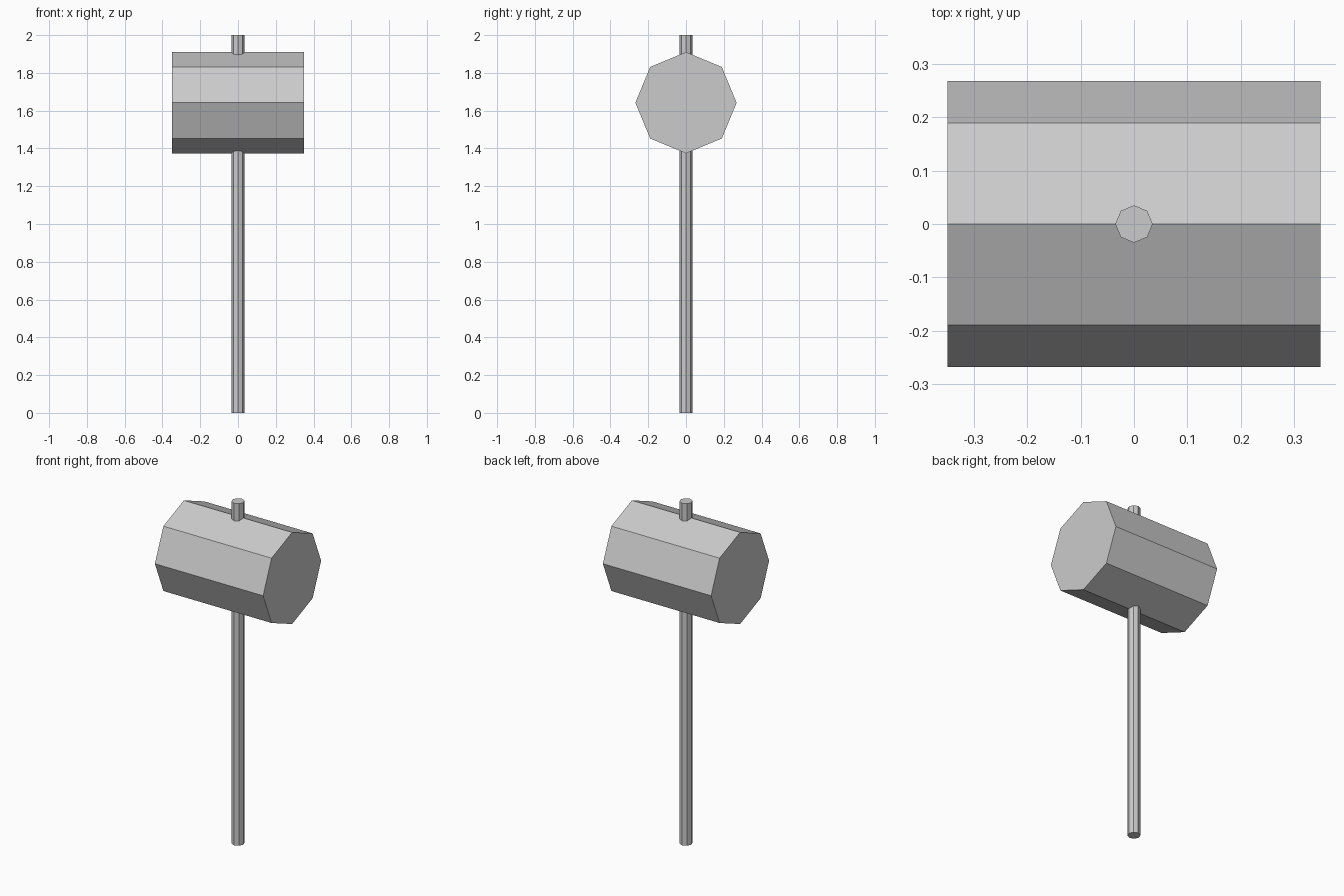
import bpy
from math import pi

if "Cube" in bpy.data.objects:
    bpy.data.objects.remove(bpy.data.objects["Cube"])


def octagonal_bar(name, radius, length, location, rotation=(0, 0, 0)):
    bpy.ops.mesh.primitive_cylinder_add(
        vertices=8, radius=radius, depth=length,
        location=location, rotation=rotation)
    obj = bpy.context.object
    obj.name = name
    bpy.ops.object.transform_apply(location=False, rotation=True, scale=True)
    return obj


# Upright handle, passing right through the head
octagonal_bar("handle", 0.035, 2.0, (0, 0, 1.0))

# Mallet head lying along x, with an edge at the top
octagonal_bar("mallet_head", 0.268, 0.70, (0, 0, 1.642), (0, pi / 2, 0))
